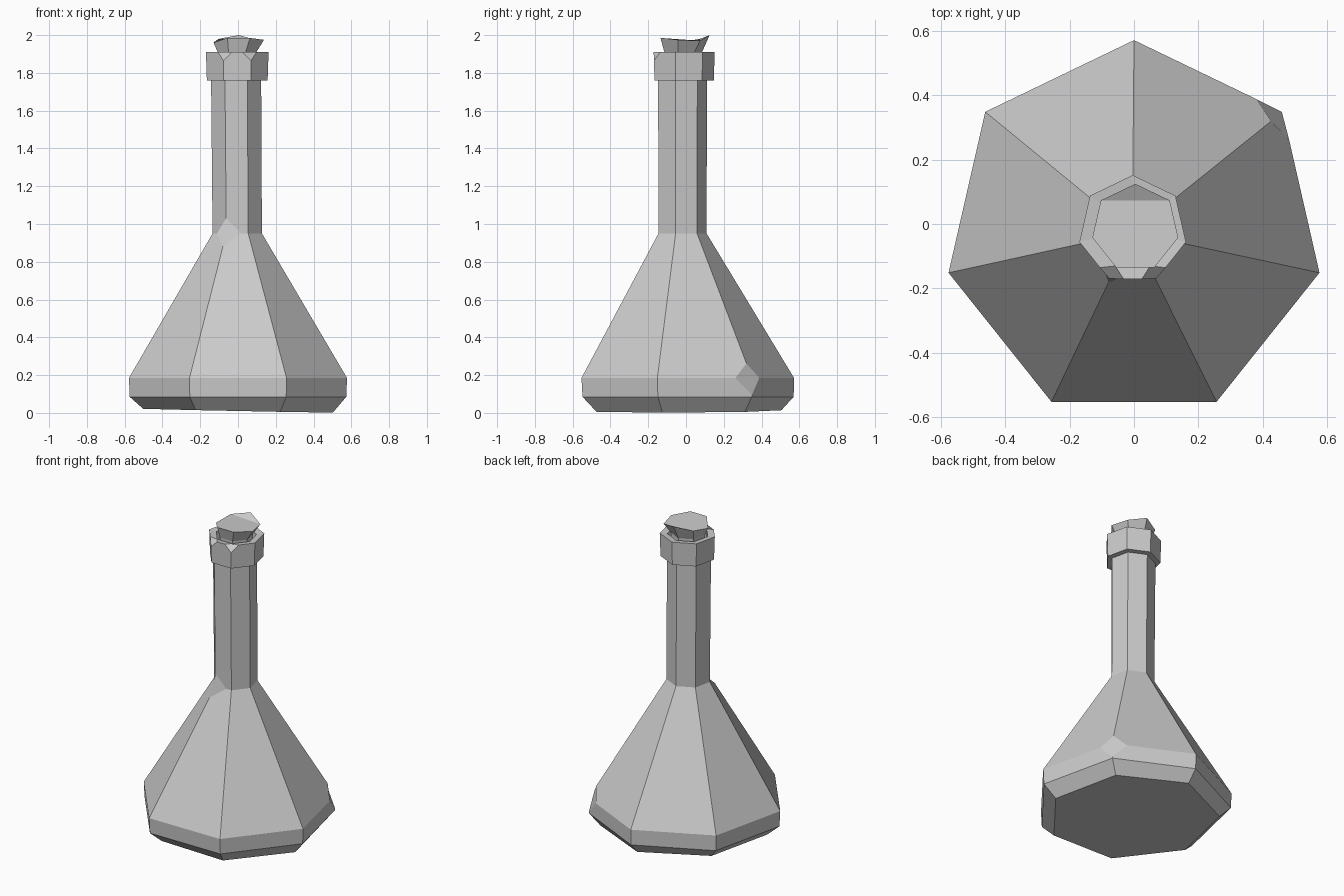
import bpy, bmesh, math

if "Cube" in bpy.data.objects:
    bpy.data.objects.remove(bpy.data.objects["Cube"], do_unlink=True)

SIDES = 7
grey = bpy.data.materials.new("plain grey")
grey.use_nodes = True
grey.diffuse_color = (0.6, 0.6, 0.6, 1)
grey.node_tree.nodes["Principled BSDF"].inputs["Base Color"].default_value = (0.6, 0.6, 0.6, 1)


def loft(profile):
    """Stack seven-sided rings of (radius, z, centre x, centre y)."""
    bm = bmesh.new()
    rings = []
    for r, z, cx, cy in profile:
        angles = [math.pi / 2 + math.tau * k / SIDES for k in range(SIDES)]
        rings.append([bm.verts.new((cx + r * math.cos(a), cy + r * math.sin(a), z)) for a in angles])
    for low, high in zip(rings, rings[1:]):
        for k in range(SIDES):
            n = (k + 1) % SIDES
            bm.faces.new((low[k], low[n], high[n], high[k]))
    return bm, rings


def chip(bm, corner, size):
    """Cut off one corner where its edges meet."""
    bmesh.ops.bevel(bm, geom=[corner], offset=size, segments=1, affect='VERTICES', clamp_overlap=True)


def finish(bm, name):
    bmesh.ops.recalc_face_normals(bm, faces=bm.faces)
    mesh = bpy.data.meshes.new(name)
    bm.to_mesh(mesh)
    bm.free()
    mesh.materials.append(grey)
    bpy.context.collection.objects.link(bpy.data.objects.new(name, mesh))


# Flask: sloping bottom edge, short wall, cone and long neck
bm, rings = loft([
    (0.515, 0.012, 0, -0.01), (0.588, 0.085, 0, -0.018), (0.592, 0.185, 0, -0.02),
    (0.134, 0.95, -0.004, -0.025), (0.136, 1.78, -0.01, -0.025)])
bm.faces.new(reversed(rings[0]))
for v in rings[0]:
    v.co.z += -0.02 * v.co.x + 0.004 * v.co.y
bm.faces.new(rings[-1])
chip(bm, rings[2][6], 0.09)
chip(bm, rings[3][3], 0.08)
finish(bm, "flask")

# Collar: closed ring around the mouth, with two chipped corners
bm, rings = loft([
    (0.125, 1.76, -0.004, -0.02), (0.165, 1.76, -0.004, -0.018), (0.17, 1.91, -0.004, -0.018),
    (0.125, 1.905, -0.004, -0.018), (0.12, 1.77, -0.004, -0.02)])
chip(bm, rings[2][4], 0.075)
chip(bm, rings[2][3], 0.055)
finish(bm, "collar")

# Stopper: widens upward, with an uneven creased top
bm, rings = loft([(0.105, 1.78, -0.005, -0.02), (0.105, 1.91, -0.005, -0.02), (0.137, 1.97, 0.004, -0.012)])
for v, z in zip(rings[2], (2.0, 1.98, 1.96, 1.985, 1.985, 1.975, 1.97)):
    v.co.z = z
top = rings[2]
bm.faces.new((top[6], top[0], top[1]))
bm.faces.new(top[1:])
bm.faces.new(reversed(rings[0]))
finish(bm, "stopper")
